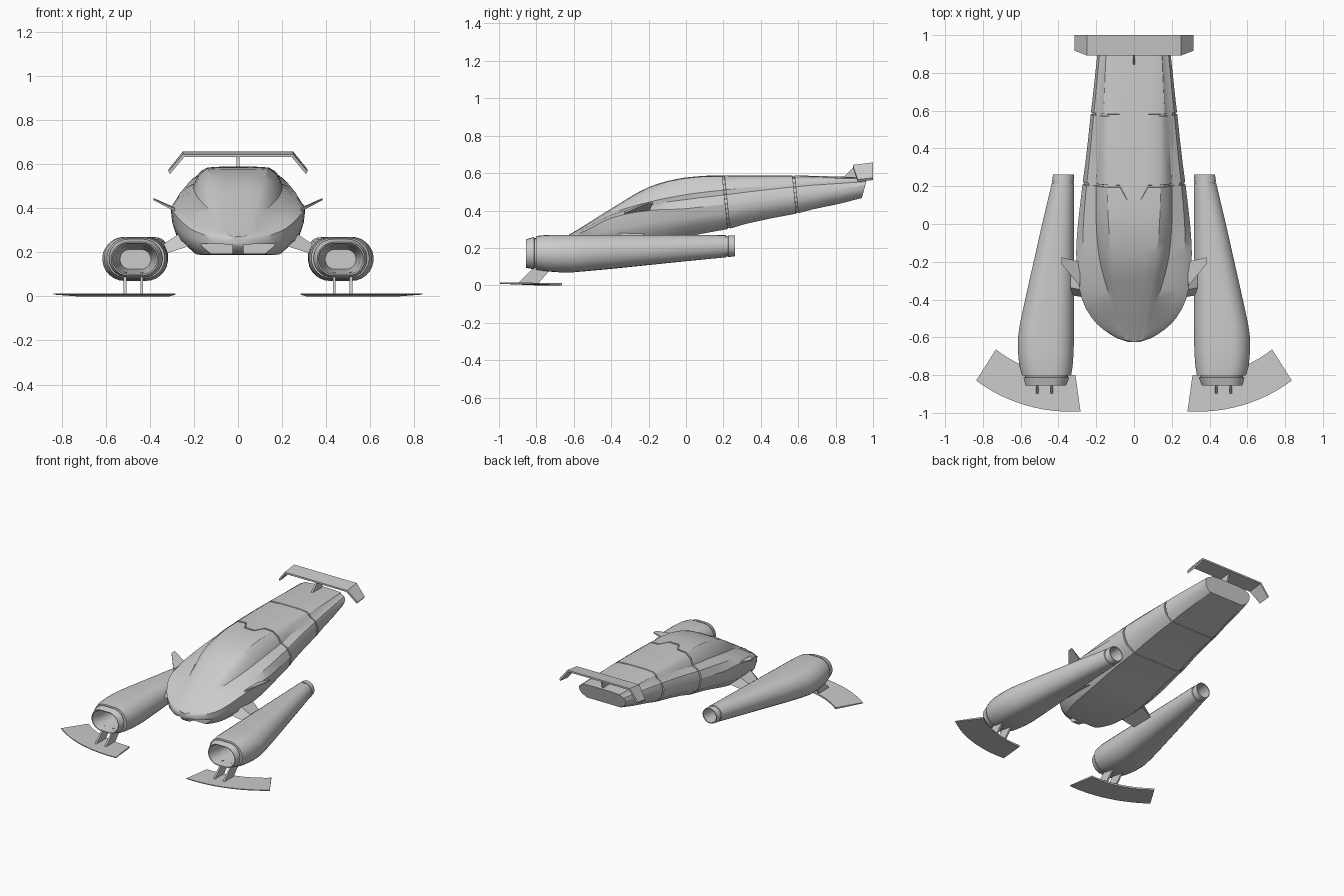
import bpy, bmesh, math
from math import sin, cos, pi, radians

if "Cube" in bpy.data.objects:
    bpy.data.objects.remove(bpy.data.objects["Cube"])


def finish(name, bm, angle=32):
    bmesh.ops.recalc_face_normals(bm, faces=bm.faces)
    me = bpy.data.meshes.new(name)
    bm.to_mesh(me)
    bm.free()
    ob = bpy.data.objects.new(name, me)
    bpy.context.collection.objects.link(ob)
    bpy.ops.object.select_all(action='DESELECT')
    bpy.context.view_layer.objects.active = ob
    ob.select_set(True)
    if angle:
        bpy.ops.object.shade_smooth_by_angle(angle=radians(angle))
    return ob


def loft(name, rings, side=1, angle=32):
    """Skin a list of closed rings and cap both ends."""
    bm = bmesh.new()
    vs = [[bm.verts.new((p[0] * side, p[1], p[2])) for p in r] for r in rings]
    n = len(vs[0])
    for a, b in zip(vs, vs[1:]):
        for i in range(n):
            j = (i + 1) % n
            bm.faces.new((a[i], a[j], b[j], b[i]))
    bm.faces.new(vs[0])
    bm.faces.new(vs[-1])
    return finish(name, bm, angle)


# ---- hull: keyed cross-sections, interpolated smoothly along y
# y, top half-width, top z, canopy base x/z, widest x/z, bottom edge x/z
KEYS = [
    (-.625, .012, .272, .02, .268, .03, .255, .02, .235),
    (-.60, .045, .285, .07, .279, .10, .265, .07, .205),
    (-.52, .06, .335, .09, .323, .205, .30, .14, .19),
    (-.40, .08, .410, .125, .385, .275, .36, .185, .19),
    (-.20, .115, .525, .18, .445, .305, .40, .205, .21),
    (0, .135, .577, .20, .485, .297, .41, .20, .257),
    (.20, .14, .587, .20, .51, .272, .435, .19, .302),
    (.60, .137, .587, .175, .55, .226, .49, .17, .39),
    (.97, .135, .577, .15, .565, .187, .535, .135, .467),
]


def key_at(y):
    i = max(k for k in range(len(KEYS) - 1) if KEYS[k][0] <= y + 1e-9)
    a, b = KEYS[i], KEYS[i + 1]
    p, q = KEYS[max(i - 1, 0)], KEYS[min(i + 2, len(KEYS) - 1)]
    h = b[0] - a[0]
    t = (y - a[0]) / h
    out = []
    for k in range(1, 9):
        ma = (b[k] - p[k]) / (b[0] - p[0]) * h
        mb = (q[k] - a[k]) / (q[0] - a[0]) * h
        out.append((2*t**3 - 3*t*t + 1) * a[k] + (t**3 - 2*t*t + t) * ma
                   + (3*t*t - 2*t**3) * b[k] + (t**3 - t*t) * mb)
    return out


def section(y, scale=1, slant=0, notch=0):
    wt, zt, wc, zc, wm, zm, wb, zb = key_at(y)
    half = [(wt * .27, zt), (wt * .53, zt), (wt, zt - .004),
            (wt + .65 * (wc - wt), zt - .42 * (zt - zc)), (wc, zc),
            (wc + .7 * (wm - wc), zc - .35 * (zc - zm)), (wm, zm),
            (wb + .93 * (wm - wb), zb + .65 * (zm - zb)),
            (wb + .75 * (wm - wb), zb + .36 * (zm - zb)), (wb, zb)]
    c = (zt + zb) / 2
    ring = []
    for s, pts in ((1, list(enumerate(half))), (-1, list(enumerate(half))[::-1])):
        for i, (x, z) in pts:
            ring.append((s * x * scale, y + slant * (zt - z) - (notch if i == 0 else 0),
                         c + (z - c) * scale))
    return ring


rings = [section(y) for y in (-.625, -.618, -.605, -.585, -.56, -.53, -.5, -.45, -.4,
                              -.35, -.3, -.25, -.2, -.15, -.1, -.05, 0, .08)]


def groove(y, notch):
    return [section(y + d, s, .1, notch)
            for d, s in ((-.006, 1), (-.005, .96), (.005, .96), (.006, 1))]


rings += groove(.2, .065) + [section(y) for y in (.32, .45)]
rings += groove(.575, 0) + [section(y) for y in (.68, .82)] + [section(.97, 1, -.27)]
hull = loft("hull", rings)

# nose intakes cut under the nose tip
for s in (1, -1):
    prof = [(.025, .17), (.14, .17), (.175, .24), (.025, .235)]
    cut = loft("intake_cutter", [[(x, y, z) for x, z in prof] for y in (-.72, -.545)], s, 0)
    m = hull.modifiers.new("intake", 'BOOLEAN')
    m.operation = 'DIFFERENCE'
    m.object = cut
    bpy.context.view_layer.objects.active = hull
    bpy.ops.object.modifier_apply(modifier=m.name)
    bpy.data.objects.remove(cut)
bpy.ops.object.select_all(action='DESELECT')
hull.select_set(True)
bpy.ops.object.shade_smooth_by_angle(angle=radians(32))


def stadium(y, cx, cz, hw, hh, n=14):
    pts = []
    for i in range(2 * n):
        a = -pi / 2 + pi * (i if i < n else i - 1) / (n - 1)
        d = max(hw - hh, .001) * (1 if i < n else -1)
        if i >= n:
            a = pi / 2 + pi * (i - n) / (n - 1)
        pts.append((cx + d + hh * cos(a), y, cz + hh * sin(a)))
    return pts


# engine pod outline, inner nozzle first: y, centre x, centre z, half-width, half-height
POD = [
    (-.60, .465, .168, .07, .045), (-.78, .465, .168, .088, .06),
    (-.852, .467, .17, .102, .07), (-.855, .467, .17, .108, .076),
    (-.812, .464, .172, .122, .087), (-.811, .464, .172, .114, .080),
    (-.802, .464, .172, .114, .080), (-.801, .463, .173, .131, .091),
    (-.75, .466, .172, .142, .097), (-.68, .467, .170, .148, .100),
    (-.60, .466, .170, .149, .100), (-.53, .461, .173, .144, .097),
    (-.40, .447, .179, .130, .091), (.0, .402, .199, .085, .070),
    (.214, .376, .209, .060, .059), (.215, .376, .209, .055, .054),
    (.225, .376, .209, .055, .054), (.226, .376, .209, .059, .058),
    (.262, .373, .211, .056, .055), (.262, .373, .211, .050, .049),
    (.10, .385, .205, .046, .045),
]

for s, tag in ((1, "right"), (-1, "left")):
    loft("engine_pod_" + tag, [stadium(*p) for p in POD], s)

    # curved ground skid plate
    skid = []
    for i in range(13):
        t = i / 12
        a = radians(-7.8 + 40.1 * t)
        ro, ri = .86 - .045 * t, .665 - .045 * t
        skid.append([(.40 + r * sin(a), -.14 - r * cos(a), z)
                     for r, z in ((ro, .008), (ro, .014), (ri, .012), (ri, 0))])
    loft("skid_" + tag, skid, s)

    # twin skid struts
    for k, x0 in enumerate((.436, .512)):
        side_prof = [(-.80, .11), (-.90, .010), (-.79, .010), (-.72, .09)]
        loft(f"skid_strut_{tag}_{k + 1}",
             [[(x0 + d, y, z) for y, z in side_prof] for d in (-.006, .006)], s, 0)

    # pylon joining hull and pod
    loft("pylon_" + tag,
         [[(.20, -.40, .235), (.20, -.18, .235), (.22, -.21, .315), (.22, -.36, .315)],
          [(.37, -.37, .18), (.37, -.22, .18), (.37, -.25, .215), (.37, -.33, .215)]], s, 0)

    # small shoulder fin
    loft("shoulder_fin_" + tag,
         [[(.285, -.33, z) for z in (.385, .397)] + [(.285, -.20, z) for z in (.402, .39)],
          [(.384, -.212, z) for z in (.436, .443)] + [(.384, -.176, z) for z in (.446, .439)]],
         s, 0)

# rear wing with drooped tips: x, leading y, leading z, trailing z
loft("rear_wing",
     [[(x, yl, zl), (x, 1, zt), (x * .975, 1, zt - .012), (x * .975, yl, zl - .012)]
      for x, yl, zl, zt in ((-.316, .918, .566, .575), (-.25, .892, .644, .657),
                            (.25, .892, .644, .657), (.316, .918, .566, .575))], 1, 0)

# central wing support
loft("wing_support",
     [[(x, y, z) for y, z in ((.83, .565), (.95, .565), (.97, .645), (.90, .637))]
      for x in (-.006, .006)], 1, 0)
